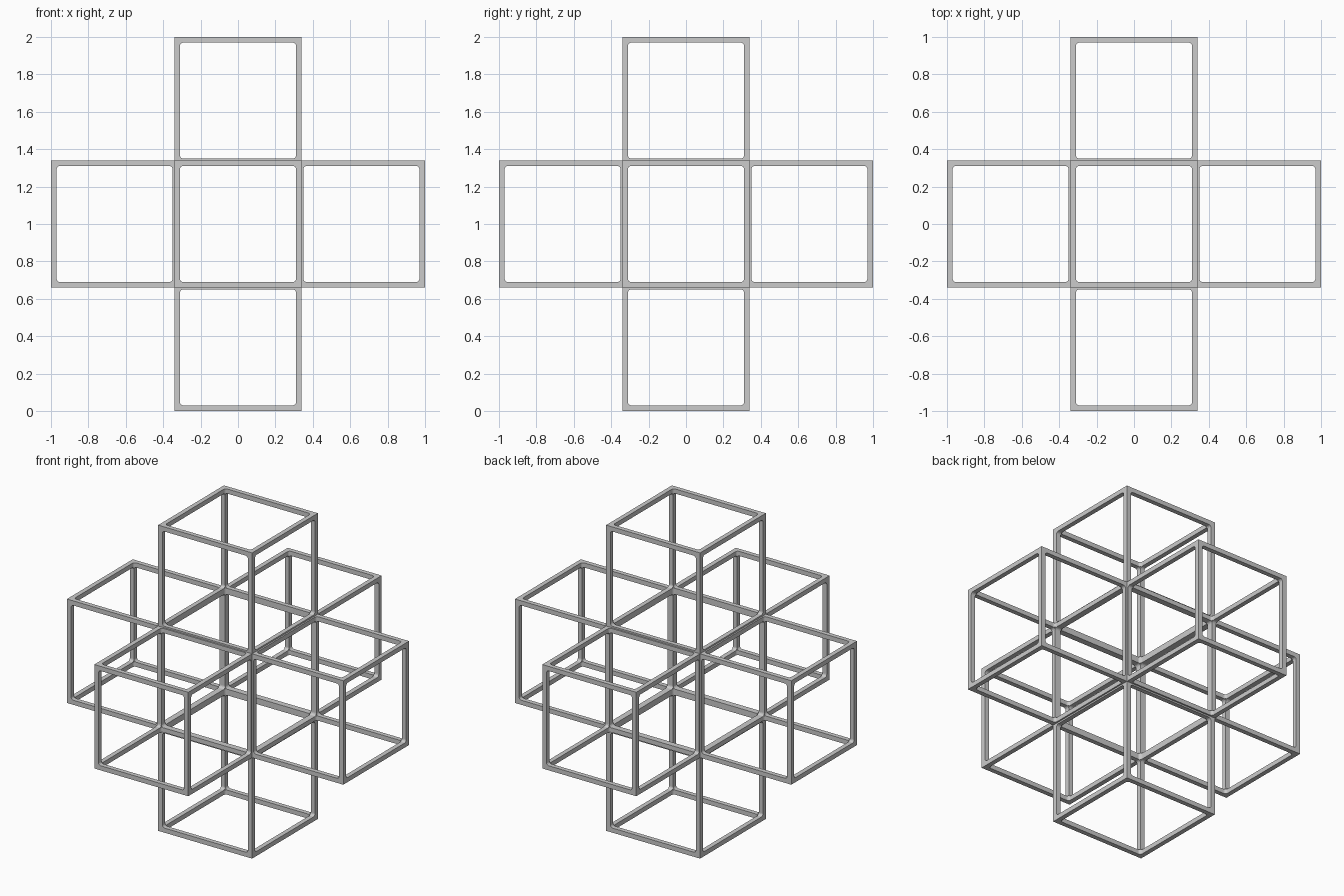
import bpy, bmesh
from math import pi, cos, sin
from mathutils import Matrix

if "Cube" in bpy.data.objects:
    bpy.data.objects.remove(bpy.data.objects["Cube"])

HALF = 0.34      # half the outer size of one cube frame
HOLE = 0.31      # half the opening in each face; bars are HALF - HOLE thick
FILLET = 0.017   # corner radius of the openings
STEP = 0.66      # spacing between neighbouring cubes


def add_quadrant(bm, m):
    """A quarter of one face: outer ring, opening wall and corner gusset."""
    def poly(pts):
        bm.faces.new([bm.verts.new(m @ Matrix.Translation(p).translation) for p in pts])

    c = HOLE - FILLET
    arc = [(c + FILLET * cos(i * pi / 8), c + FILLET * sin(i * pi / 8)) for i in range(5)]
    rim = [(HOLE, 0)] + arc + [(0, HOLE)]
    # outer ring
    poly([(HALF, 0, HALF), (HALF, HALF, HALF), (0, HALF, HALF)]
         + [(x, y, HALF) for x, y in reversed(rim)])
    # wall of the opening
    for (x0, y0), (x1, y1) in zip(rim, rim[1:]):
        poly([(x0, y0, HALF), (x1, y1, HALF), (x1, y1, HOLE), (x0, y0, HOLE)])
    # inner side of the rounded corner
    poly([(HOLE, HOLE, HOLE)] + [(x, y, HOLE) for x, y in reversed(arc)])


# One open cube frame, made from one quadrant turned onto all six faces
bm = bmesh.new()
sides = [Matrix.Rotation(i * pi / 2, 4, 'X') for i in range(4)]
sides += [Matrix.Rotation(s * pi / 2, 4, 'Y') for s in (1, -1)]
for side in sides:
    for q in range(4):
        add_quadrant(bm, side @ Matrix.Rotation(q * pi / 2, 4, 'Z'))
bmesh.ops.remove_doubles(bm, verts=bm.verts, dist=0.0005)
bmesh.ops.recalc_face_normals(bm, faces=bm.faces)
frame = bpy.data.meshes.new("cube_frame")
bm.to_mesh(frame)
bm.free()

# A centre frame and six identical frames, one on each of its faces
cells = {"centre": (0, 0, 0), "right": (1, 0, 0), "left": (-1, 0, 0),
         "back": (0, 1, 0), "front": (0, -1, 0),
         "top": (0, 0, 1), "bottom": (0, 0, -1)}
for name, (x, y, z) in cells.items():
    ob = bpy.data.objects.new(name + "_frame", frame)
    ob.location = (x * STEP, y * STEP, 1 + z * STEP)
    bpy.context.collection.objects.link(ob)
